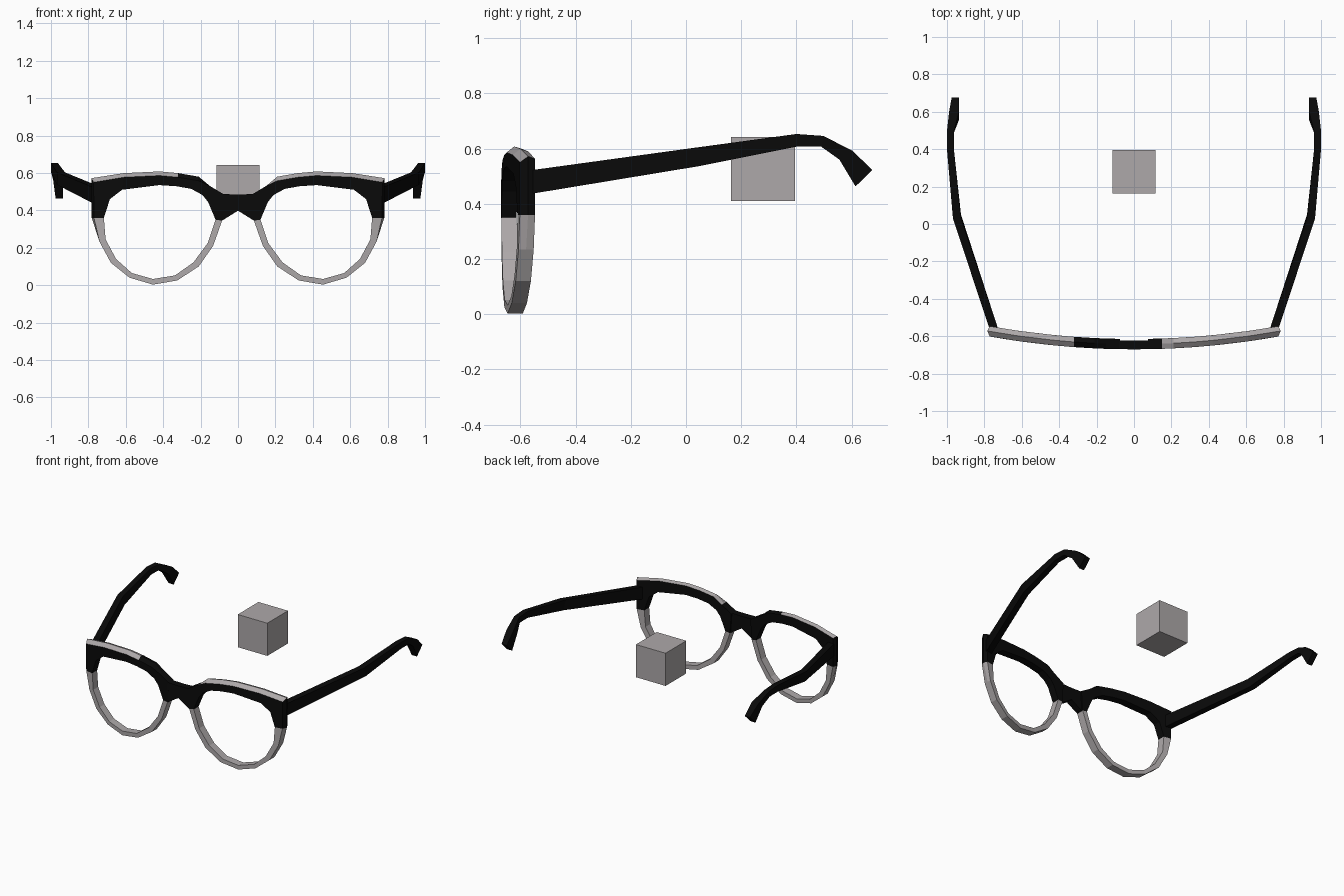
import bpy, bmesh

if "Cube" in bpy.data.objects:
    bpy.data.objects.remove(bpy.data.objects["Cube"])


def material(name, rgb):
    m = bpy.data.materials.new(name)
    m.diffuse_color = (*rgb, 1)
    m.use_nodes = True
    m.node_tree.nodes["Principled BSDF"].inputs["Base Color"].default_value = m.diffuse_color
    return m


BLACK = material("black plastic", (0.003, 0.003, 0.003))
GREY = material("warm grey", (0.42, 0.395, 0.40))


def finish(name, bm, mats):
    bmesh.ops.recalc_face_normals(bm, faces=bm.faces)
    me = bpy.data.meshes.new(name)
    bm.to_mesh(me)
    bm.free()
    for m in mats:
        me.materials.append(m)
    ob = bpy.data.objects.new(name, me)
    bpy.context.collection.objects.link(ob)
    return ob


def front_y(x):
    # shallow wrap of the frame around the face
    return -0.67 + 0.115 * x * x


DEPTH = 0.055

# rim outline: outer x, outer z, inner x, inner z, from the nose over the brow
RIM = [(.085, .345, .12, .35), (.075, .485, .16, .445), (.15, .53, .19, .482),
       (.21, .558, .25, .515), (.32, .577, .33, .529), (.42, .586, .42, .535),
       (.61, .577, .62, .51), (.772, .55, .685, .46), (.77, .36, .717, .36),
       (.742, .235, .708, .245), (.68, .12, .652, .14), (.58, .04, .568, .065),
       (.455, .003, .455, .033), (.325, .025, .337, .052),
       (.21, .1, .238, .122), (.133, .21, .162, .225)]


def rim(name, side):
    bm = bmesh.new()
    rings = []
    for i, (ox, oz, ix, iz) in enumerate(RIM):
        lift = 0.022 if 3 <= i <= 7 else 0.0          # raised ridge on the brow
        rx = ox + (0.012 if i in (7, 8) else 0)
        pts = [(ix, 0, iz), (ox, 0, oz), (rx, DEPTH * .5, oz + lift),
               (ox, DEPTH, oz + lift * .6), (ix, DEPTH, iz)]
        rings.append([bm.verts.new((side * x, front_y(x) + dy, z)) for x, dy, z in pts])
    n = len(rings)
    for i in range(n):
        a, b = rings[i], rings[(i + 1) % n]
        for k in range(5):
            f = bm.faces.new((a[k], a[(k + 1) % 5], b[(k + 1) % 5], b[k]))
            # black upper half, grey lower half and grey top edge
            black = i <= 7
            if k in (1, 2) and 2 <= i <= 6 and (side > 0 or i >= 4):
                black = False
            f.material_index = 0 if black else 1
    return finish(name, bm, (BLACK, GREY))


def loft(name, sections):
    bm = bmesh.new()
    rings = [[bm.verts.new(p) for p in s] for s in sections]
    for a, b in zip(rings, rings[1:]):
        for k in range(4):
            bm.faces.new((a[k], a[(k + 1) % 4], b[(k + 1) % 4], b[k]))
    bm.faces.new(rings[0])
    bm.faces.new(rings[-1])
    return finish(name, bm, (BLACK,))


# bridge between the rims: x, bottom z, top z
loft("bridge", [[(x, front_y(x), lo), (x, front_y(x), hi),
                 (x, front_y(x) + DEPTH * .85, hi), (x, front_y(x) + DEPTH * .85, lo)]
                for x, lo, hi in ((-.085, .345, .487), (0, .398, .485), (.085, .345, .487))])

# temple arm stations: inner x, outer x, top y, top z, bottom y, bottom z
ARM = [(.722, .768, -.575, .52, -.575, .434), (.925, .968, .03, .603, .05, .537),
       (.963, 1.0, .4, .653, .4, .607), (.962, 1.0, .498, .646, .49, .607),
       (.936, .988, .603, .592, .556, .56), (.935, .975, .675, .523, .614, .463)]

for label, s in (("left", -1), ("right", 1)):
    rim(label + "_rim", s)
    loft(label + "_temple", [[(s * xi, yb, zb), (s * xo, yb, zb), (s * xo, yt, zt), (s * xi, yt, zt)]
                             for xi, xo, yt, zt, yb, zb in ARM])

# floating cube
bpy.ops.mesh.primitive_cube_add(size=0.232, location=(0, 0.279, 0.526))
cube = bpy.context.object
cube.name = "floating_cube"
cube.data.materials.append(GREY)
